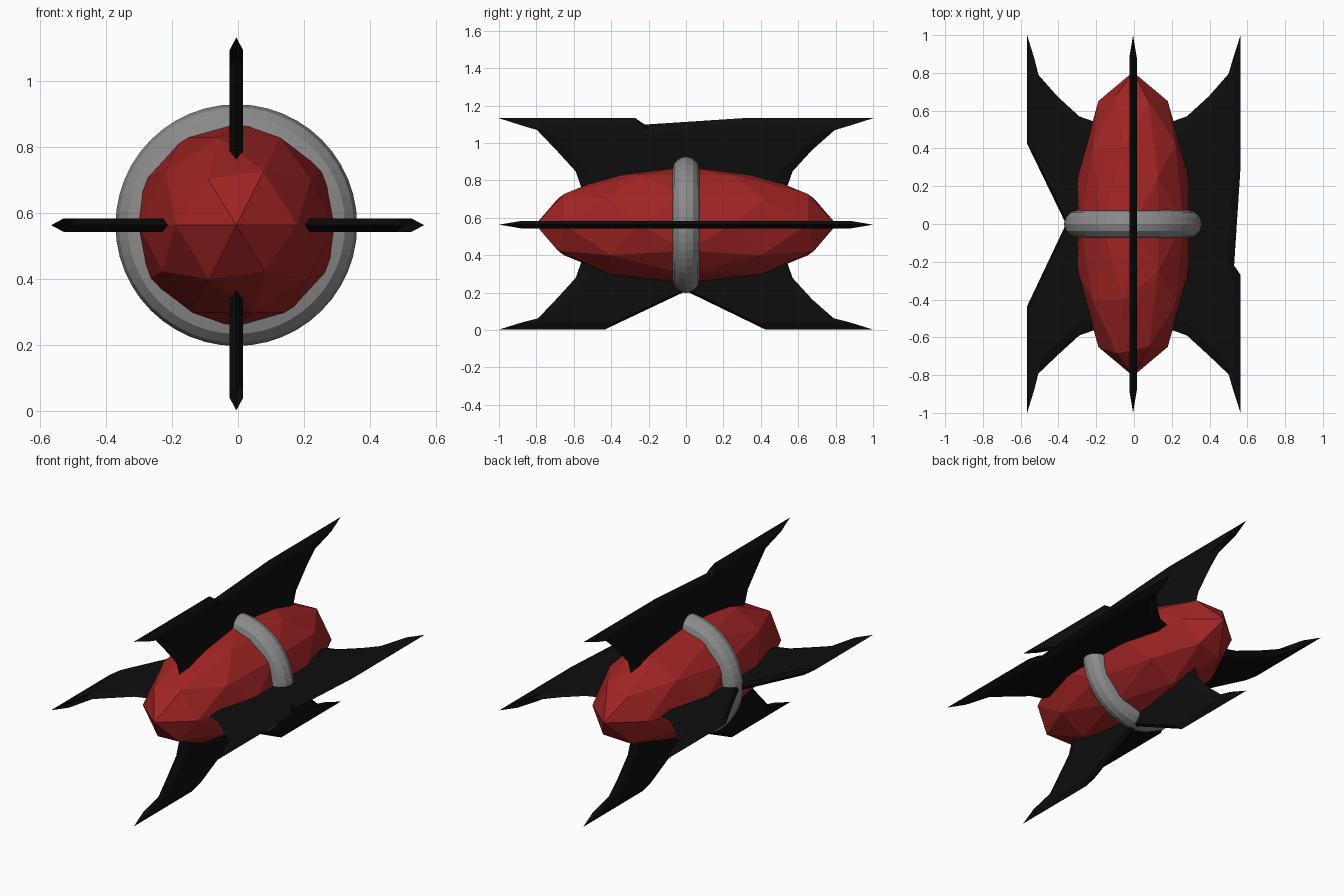
import bpy
import bmesh
from math import pi, sin, cos
from mathutils import Vector

if "Cube" in bpy.data.objects:
    bpy.data.objects.remove(bpy.data.objects["Cube"], do_unlink=True)

CENTRE = Vector((-0.005, 0, 0.563))


def make_material(name, colour, roughness=0.6):
    mat = bpy.data.materials.new(name)
    mat.use_nodes = True
    mat.diffuse_color = (*colour, 1)
    shader = next(n for n in mat.node_tree.nodes if n.type == "BSDF_PRINCIPLED")
    shader.inputs["Base Color"].default_value = (*colour, 1)
    shader.inputs["Roughness"].default_value = roughness
    return mat


red = make_material("hull red", (0.36, 0.018, 0.018))
grey = make_material("ring grey", (0.26, 0.26, 0.26))
black = make_material("fin black", (0.004, 0.004, 0.004))

# Faceted spindle hull
bpy.ops.mesh.primitive_ico_sphere_add(subdivisions=2, radius=1, location=CENTRE)
hull = bpy.context.object
hull.name = "hull"
hull.scale = (0.312, 0.805, 0.312)
hull.rotation_euler.z = pi
hull.data.materials.append(red)

# Ring around the waist
bpy.ops.mesh.primitive_torus_add(
    major_segments=48, minor_segments=12, major_radius=0.293, minor_radius=0.073,
    location=CENTRE, rotation=(pi / 2, 0, 0))
ring = bpy.context.object
ring.name = "waist_ring"
ring.data.materials.append(grey)


def fin_outline(reach, outer_edge):
    """Fin outline as (length, distance from the axis): swept tips and a given outer edge."""
    sweep = [(0.8, 0.51), (0.675, 0.4), (0.57, 0.285), (0.54, 0.2)]
    back = [(1.0, reach)] + sweep
    front = [(-y - 0.02, r) for y, r in reversed(sweep)] + [(-1.0, reach)]
    front[-2] = (-0.8, 0.51)
    return back + front + outer_edge


def make_fin(name, angle, outline, half_width=0.02, taper=0.88, pivot=0.25):
    """Plate whose sides taper to a sharp rim, turned about the long axis."""
    out = Vector((sin(angle), 0, cos(angle)))
    side = Vector((cos(angle), 0, -sin(angle)))
    bm = bmesh.new()

    def loop(scale, width):
        return [bm.verts.new(out * (pivot + (r - pivot) * scale) + side * width
                             + Vector((0, y * scale, 0))) for y, r in outline]

    rim = loop(1, 0)
    for width in (half_width, -half_width):
        face = loop(taper, width)
        bm.faces.new(face)
        for i in range(len(rim)):
            j = (i + 1) % len(rim)
            bm.faces.new((rim[i], rim[j], face[j], face[i]))
    bmesh.ops.recalc_face_normals(bm, faces=bm.faces)
    bmesh.ops.triangulate(bm, faces=[f for f in bm.faces if len(f.verts) > 4])
    mesh = bpy.data.meshes.new(name)
    bm.to_mesh(mesh)
    bm.free()
    mesh.materials.append(black)
    fin = bpy.data.objects.new(name, mesh)
    fin.location = CENTRE
    bpy.context.collection.objects.link(fin)


# Two fins with a small step, two with a deep V notch
stepped = fin_outline(0.569, [(-0.27, 0.569), (-0.22, 0.535), (0.3, 0.569)])
notched = fin_outline(0.561, [(-0.435, 0.561), (0, 0.355), (0.425, 0.561)])
make_fin("top_fin", 0, stepped)
make_fin("left_fin", pi / 2, stepped)
make_fin("bottom_fin", pi, notched)
make_fin("right_fin", -pi / 2, notched)
